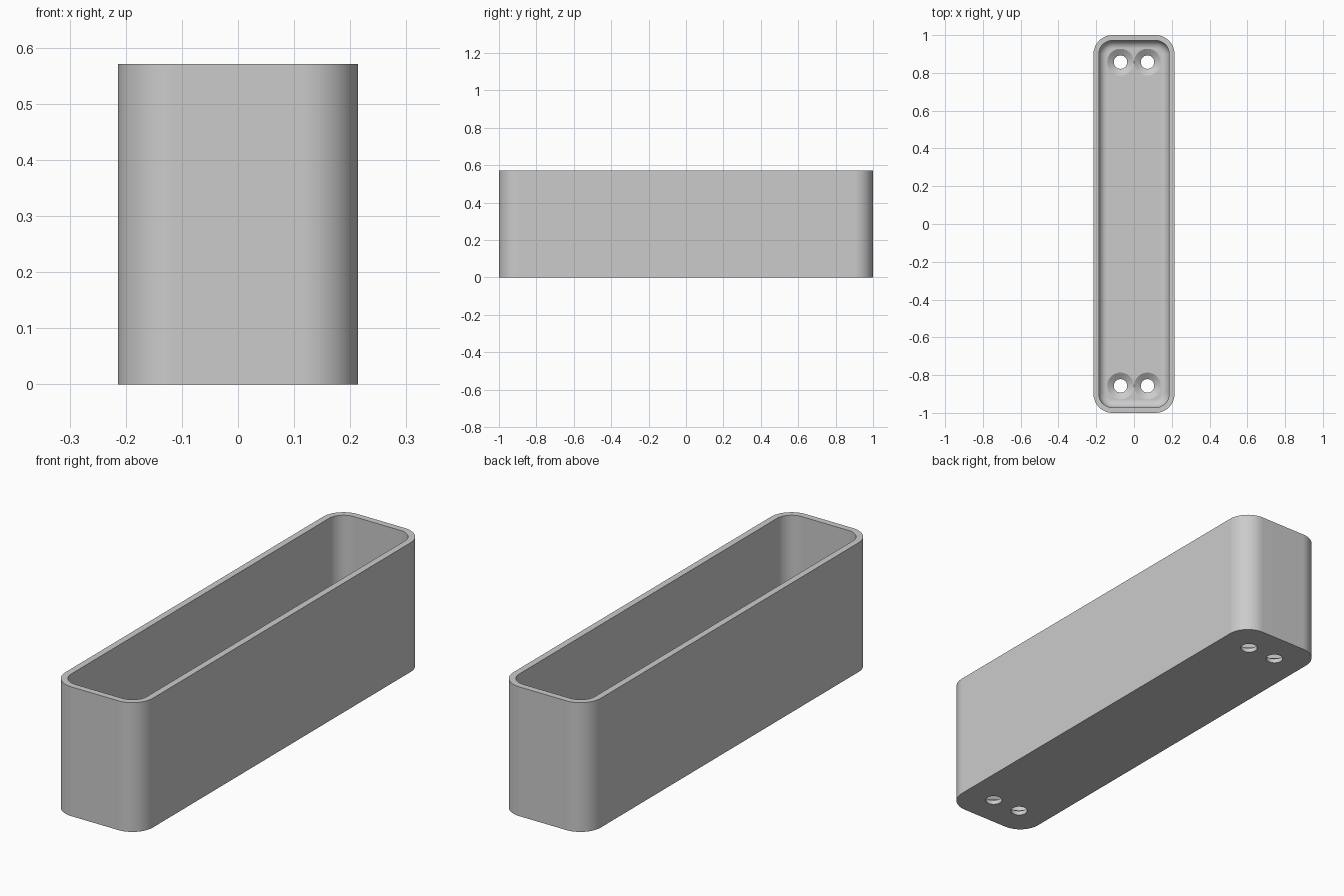
import bpy, bmesh
from math import sin, cos, pi, radians

cube = bpy.data.objects.get("Cube")
if cube:
    bpy.data.objects.remove(cube, do_unlink=True)

HALF_X, HALF_Y, HEIGHT = 0.2143, 1.0, 0.5714
WALL, FLOOR, FILLET, CORNER = 0.0286, 0.043, 0.043, 0.1

grey = bpy.data.materials.new("light grey")
grey.use_nodes = True
colour = (0.6, 0.6, 0.6, 1)
grey.diffuse_color = colour
grey.node_tree.nodes["Principled BSDF"].inputs["Base Color"].default_value = colour


def rounded_ring(inset, z, steps=12):
    """Rounded rectangle, inset from the outer outline."""
    r = CORNER - inset
    points = []
    for i, (sx, sy) in enumerate([(1, 1), (-1, 1), (-1, -1), (1, -1)]):
        cx, cy = sx * (HALF_X - CORNER), sy * (HALF_Y - CORNER)
        for k in range(steps + 1):
            a = (i + k / steps) * pi / 2
            points.append((cx + r * cos(a), cy + r * sin(a), z))
    return points


def circle_ring(x, y, r, z, n=48):
    return [(x + r * cos(2 * pi * k / n), y + r * sin(2 * pi * k / n), z)
            for k in range(n)]


def loft(bm, rings):
    """Skin successive rings and cap both ends."""
    loops = [[bm.verts.new(p) for p in ring] for ring in rings]
    for a, b in zip(loops, loops[1:]):
        for k in range(len(a)):
            j = (k + 1) % len(a)
            bm.faces.new((a[k], a[j], b[j], b[k]))
    bm.faces.new(loops[0][::-1])
    bm.faces.new(loops[-1])


def make_object(name, bm):
    bmesh.ops.recalc_face_normals(bm, faces=bm.faces)
    mesh = bpy.data.meshes.new(name)
    bm.to_mesh(mesh)
    bm.free()
    mesh.materials.append(grey)
    obj = bpy.data.objects.new(name, mesh)
    bpy.context.collection.objects.link(obj)
    return obj


# Open tray: outer wall, rim, inner wall and filleted floor
rings = [rounded_ring(0, 0), rounded_ring(0, HEIGHT), rounded_ring(WALL, HEIGHT)]
for k in range(9):
    a = k / 8 * pi / 2
    rings.append(rounded_ring(WALL + FILLET * (1 - cos(a)),
                              FLOOR + FILLET * (1 - sin(a))))
bm = bmesh.new()
loft(bm, rings)
tray = make_object("tray", bm)

# Countersunk screw holes, a pair at each end
bm = bmesh.new()
for x in (-0.0714, 0.0714):
    for y in (-0.857, 0.857):
        loft(bm, [circle_ring(x, y, r, z) for r, z in
                  [(0.0357, -0.02), (0.0357, 0.02), (0.0705, FLOOR), (0.0705, FLOOR + 0.01)]])
cutter = make_object("hole_cutter", bm)
cutter.hide_render = True

cut = tray.modifiers.new("screw holes", 'BOOLEAN')
cut.operation = 'DIFFERENCE'
cut.solver = 'EXACT'
cut.object = cutter

bpy.ops.object.select_all(action='DESELECT')
tray.select_set(True)
bpy.context.view_layer.objects.active = tray
bpy.ops.object.modifier_apply(modifier=cut.name)
bpy.data.objects.remove(cutter, do_unlink=True)

# Smooth corners and fillets, flat walls
bpy.ops.object.shade_smooth_by_angle(angle=radians(25))
weighted = tray.modifiers.new("flat walls", 'WEIGHTED_NORMAL')
weighted.keep_sharp = True
